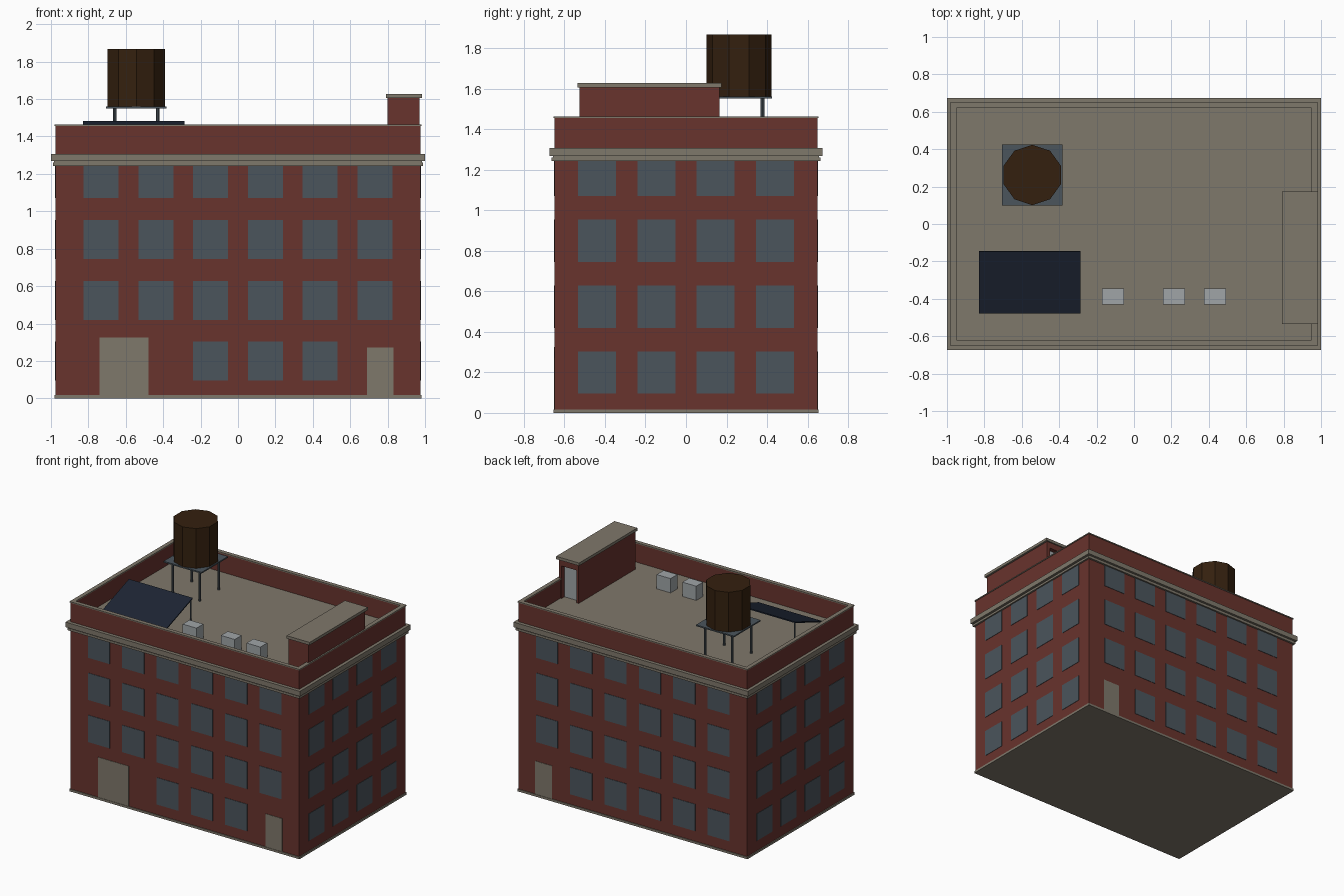
import bpy
import bmesh
from math import atan2, hypot
from mathutils import Matrix, Vector

old = bpy.data.objects.get("Cube")
if old:
    bpy.data.objects.remove(old, do_unlink=True)


def material(name, r, g, b):
    m = bpy.data.materials.new(name)
    m.use_nodes = True
    m.diffuse_color = (r, g, b, 1)
    bsdf = next(n for n in m.node_tree.nodes if n.type == "BSDF_PRINCIPLED")
    bsdf.inputs["Base Color"].default_value = (r, g, b, 1)
    bsdf.inputs["Roughness"].default_value = 0.8
    return m


BRICK = material("brick red", 0.138, 0.033, 0.026)
STONE = material("taupe stone", 0.212, 0.188, 0.147)
GLASS = material("slate blue", 0.07, 0.09, 0.107)
WOOD = material("dark wood", 0.034, 0.0145, 0.0045)
NAVY = material("navy panel", 0.012, 0.018, 0.033)
METAL = material("light grey metal", 0.35, 0.376, 0.39)


def finish(bm, name, mat):
    bmesh.ops.recalc_face_normals(bm, faces=bm.faces)
    mesh = bpy.data.meshes.new(name)
    bm.to_mesh(mesh)
    bm.free()
    mesh.materials.append(mat)
    obj = bpy.data.objects.new(name, mesh)
    bpy.context.collection.objects.link(obj)
    return obj


def boxes(name, mat, spans):
    """One object from boxes given as (x0, x1, y0, y1, z0, z1)."""
    bm = bmesh.new()
    for x0, x1, y0, y1, z0, z1 in spans:
        mid = Vector((x0 + x1, y0 + y1, z0 + z1)) / 2
        size = Matrix.Diagonal((x1 - x0, y1 - y0, z1 - z0, 1))
        bmesh.ops.create_cube(bm, size=1, matrix=Matrix.Translation(mid) @ size)
    return finish(bm, name, mat)


def ring(name, mat, hx, hy, t, z0, z1):
    """Rectangular band with outer half sizes hx, hy and thickness t."""
    bm = bmesh.new()
    corners = [(-1, -1), (1, -1), (1, 1), (-1, 1)]
    loops = [[bm.verts.new((sx * (hx - d), sy * (hy - d), z)) for sx, sy in corners]
             for d, z in ((0, z0), (0, z1), (t, z1), (t, z0))]
    for i in range(4):
        a, b = loops[i], loops[(i + 1) % 4]
        for j in range(4):
            k = (j + 1) % 4
            bm.faces.new((a[j], a[k], b[k], b[j]))
    return finish(bm, name, mat)


def posts(name, mat, spots, radius, sides=8):
    """Upright cylinders given as (x, y, z0, z1)."""
    bm = bmesh.new()
    for x, y, z0, z1 in spots:
        bmesh.ops.create_cone(bm, cap_ends=True, segments=sides, radius1=radius,
                              radius2=radius, depth=z1 - z0,
                              matrix=Matrix.Translation((x, y, (z0 + z1) / 2)))
    return finish(bm, name, mat)


HX, HY, DECK, TOP = 0.976, 0.648, 1.31, 1.455

# Main block, base course, roof deck and parapet
boxes("walls", BRICK, [(-HX, HX, -HY, HY, 0.017, DECK - 0.01)])
boxes("base_course", STONE, [(-0.982, 0.982, -0.654, 0.654, 0, 0.017)])
boxes("roof_deck", STONE, [(-0.96, 0.96, -0.632, 0.632, DECK - 0.01, DECK)])
ring("parapet", BRICK, HX, HY, 0.022, DECK - 0.01, TOP)
ring("parapet_coping", STONE, 0.981, 0.653, 0.032, TOP, 1.463)

# Stepped cornice
ring("cornice_lower", STONE, 0.99, 0.663, 0.02, 1.243, 1.26)
ring("cornice_neck", STONE, 0.983, 0.656, 0.015, 1.26, 1.268)
ring("cornice_upper", STONE, 1.0, 0.674, 0.03, 1.268, 1.307)

# Thin window and door plates on the four walls
PLATE = 0.003
STEP, WIDE, TALL = 0.293, 0.187, 0.208


def on_wall(wall, u, width, z0, z1):
    lo, hi = u - width / 2, u + width / 2
    return {"front": (lo, hi, -HY - PLATE, -HY, z0, z1),
            "back": (lo, hi, HY, HY + PLATE, z0, z1),
            "left": (HX, HX + PLATE, lo, hi, z0, z1),
            "right": (-HX - PLATE, -HX, lo, hi, z0, z1)}[wall]


ground_columns = {"front": (2, 3, 4), "back": range(5)}
for wall, columns in (("front", 6), ("back", 6), ("left", 4), ("right", 4)):
    panes = []
    for row in range(4):
        z = 0.095 + row * 0.325
        for col in range(columns):
            if row or col in ground_columns.get(wall, range(columns)):
                u = (col - (columns - 1) / 2) * STEP
                panes.append(on_wall(wall, u, WIDE, z, z + TALL))
    boxes(wall + "_windows", GLASS, panes)

boxes("wide_front_door", STONE, [on_wall("front", -0.609, 0.262, 0.017, 0.326)])
boxes("narrow_front_door", STONE, [on_wall("front", 0.76, 0.143, 0.017, 0.272)])
boxes("back_door", STONE, [on_wall("back", 0.76, 0.143, 0.017, 0.272)])

# Roof stair hut with a recessed door at its rear end
boxes("stair_hut", BRICK, [
    (0.8, 0.97, -0.525, 0.125, DECK, 1.606),
    (0.8, 0.818, 0.125, 0.165, DECK, 1.606),
    (0.945, 0.97, 0.125, 0.165, DECK, 1.606),
    (0.818, 0.945, 0.125, 0.165, 1.56, 1.606)])
boxes("stair_hut_door", METAL, [(0.818, 0.945, 0.125, 0.132, DECK, 1.56)])
boxes("stair_hut_cap", STONE, [(0.79, 0.985, -0.535, 0.175, 1.606, 1.628)])

# Water tank on a legged platform
TX, TY = -0.544, 0.262
posts("water_tank", WOOD, [(TX, TY, 1.56, 1.867)], 0.161, 10)
boxes("tank_platform", GLASS, [(TX - 0.162, TX + 0.162, TY - 0.162, TY + 0.162, 1.55, 1.56)])
posts("tank_legs", GLASS, [(TX + sx * 0.115, TY + sy * 0.115, DECK, 1.55)
                           for sx in (-1, 1) for sy in (-1, 1)], 0.01)

# Tilted roof panel on thin legs
run, rise = 0.332, 0.12
panel = boxes("roof_panel", NAVY, [(-0.272, 0.272, 0, hypot(run, rise), -0.004, 0.004)])
panel.location = (-0.557, -0.477, 1.36)
panel.rotation_euler.x = atan2(rise, run)
posts("roof_panel_legs", GLASS, [(x, y, DECK, z) for x in (-0.82, -0.295)
                                 for y, z in ((-0.155, 1.476), (-0.465, 1.362))], 0.006)

# Air conditioning units
boxes("air_conditioners", METAL, [(x - 0.059, x + 0.059, -0.43, -0.346, DECK, 1.42)
                                  for x in (-0.112, 0.214, 0.433)])
